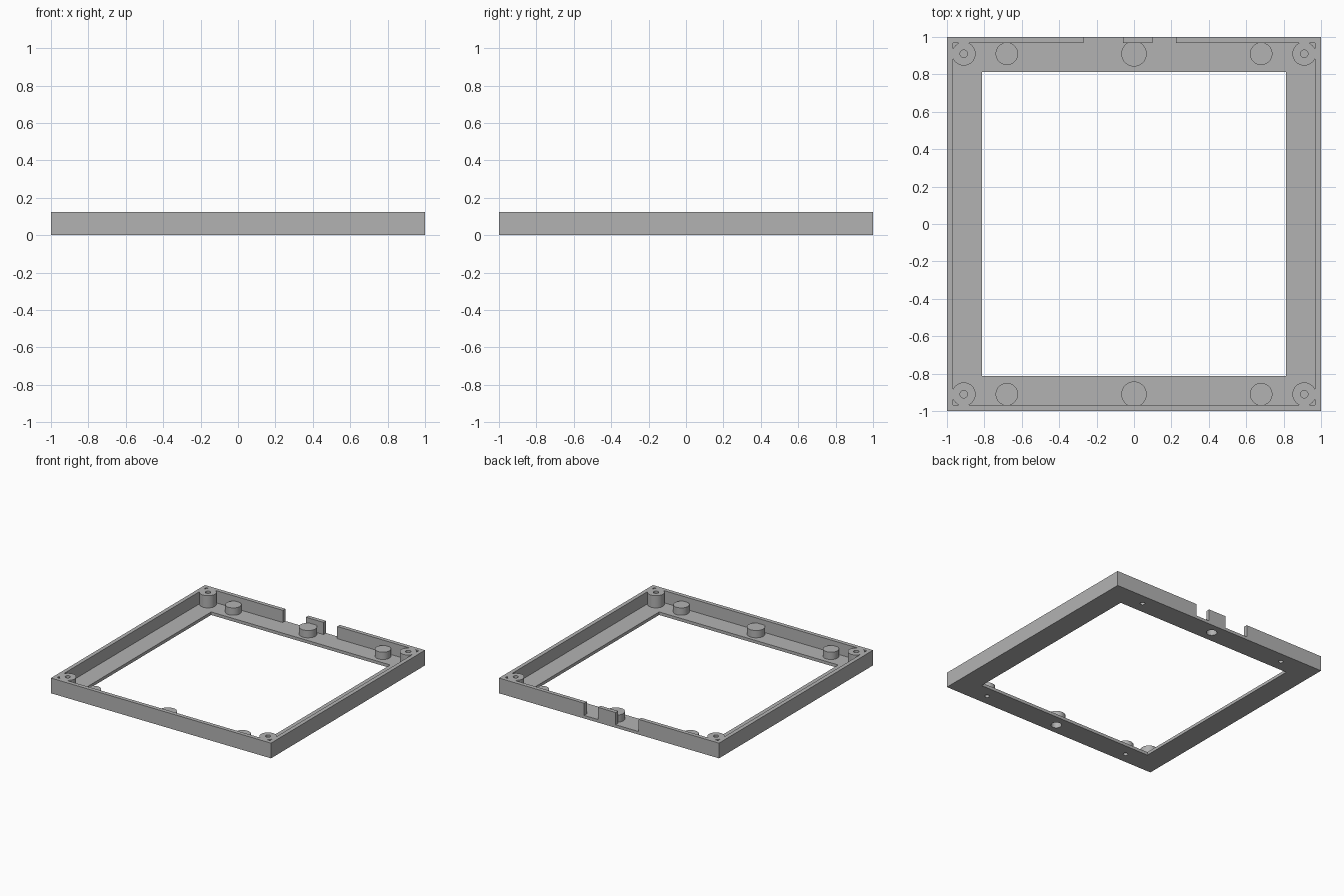
import bpy

if "Cube" in bpy.data.objects:
    bpy.data.objects.remove(bpy.data.objects["Cube"], do_unlink=True)

HEIGHT, FLOOR = 0.125, 0.025      # wall top, floor thickness
INNER, OPENING = 0.967, 0.814     # wall inside face, window half-width
BOSS = 0.91                       # offset of the boss rows
BOSS_TOP = 0.085

grey = bpy.data.materials.new("plain grey")
grey.use_nodes = True
colour = (0.45, 0.45, 0.45, 1)
grey.diffuse_color = colour
grey.node_tree.nodes["Principled BSDF"].inputs["Base Color"].default_value = colour


def box(name, x0, x1, y0, y1, z0, z1):
    bpy.ops.mesh.primitive_cube_add(size=1, location=((x0 + x1) / 2, (y0 + y1) / 2, (z0 + z1) / 2))
    ob = bpy.context.object
    ob.name = name
    ob.scale = (x1 - x0, y1 - y0, z1 - z0)
    bpy.ops.object.transform_apply(location=True, rotation=False, scale=True)
    ob.data.materials.append(grey)
    return ob


def cylinder(name, x, y, radius, z0, z1):
    bpy.ops.mesh.primitive_cylinder_add(vertices=48, radius=radius, depth=z1 - z0,
                                        location=(x, y, (z0 + z1) / 2))
    ob = bpy.context.object
    ob.name = name
    bpy.ops.object.transform_apply(location=True, rotation=False, scale=False)
    ob.data.materials.append(grey)
    return ob


def combine(target, tool, operation):
    """Apply a boolean and discard the tool."""
    tool.hide_render = True
    mod = target.modifiers.new(operation.lower(), 'BOOLEAN')
    mod.operation, mod.object, mod.solver = operation, tool, 'EXACT'
    bpy.context.view_layer.objects.active = target
    bpy.ops.object.modifier_apply(modifier=mod.name)
    bpy.data.objects.remove(tool, do_unlink=True)


# Square tray with a thin floor, a rim wall and a large window
frame = box("bezel_frame", -1, 1, -1, 1, 0, HEIGHT)
combine(frame, box("pocket", -INNER, INNER, -INNER, INNER, FLOOR, 1), 'DIFFERENCE')
combine(frame, box("window", -OPENING, OPENING, -OPENING, OPENING, -1, 1), 'DIFFERENCE')

# Two cable notches in the back wall, leaving a tab between them
for x0, x1 in ((-0.27, -0.06), (0.10, 0.225)):
    combine(frame, box("notch", x0, x1, 0.94, 1.1, FLOOR, 1), 'DIFFERENCE')

for side in (-1, 1):
    y = side * BOSS
    # Corner screw posts, drilled from above
    for x in (-BOSS, BOSS):
        combine(frame, cylinder("corner_post", x, y, 0.063, FLOOR / 2, HEIGHT), 'UNION')
        combine(frame, cylinder("screw_hole", x, y, 0.02, 0.04, 1), 'DIFFERENCE')
    # Low bosses along front and back, drilled from below
    for x, radius, hole in ((-0.68, 0.06, 0.018), (0, 0.068, 0.04), (0.68, 0.06, 0.018)):
        combine(frame, cylinder("low_boss", x, y, radius, FLOOR / 2, BOSS_TOP), 'UNION')
        combine(frame, cylinder("blind_hole", x, y, hole, -1, 0.07), 'DIFFERENCE')

# One shared material, crisp edges with smooth round sides
frame.data.materials.clear()
frame.data.materials.append(grey)
bpy.ops.object.select_all(action='DESELECT')
frame.select_set(True)
bpy.context.view_layer.objects.active = frame
bpy.ops.object.shade_smooth_by_angle()
